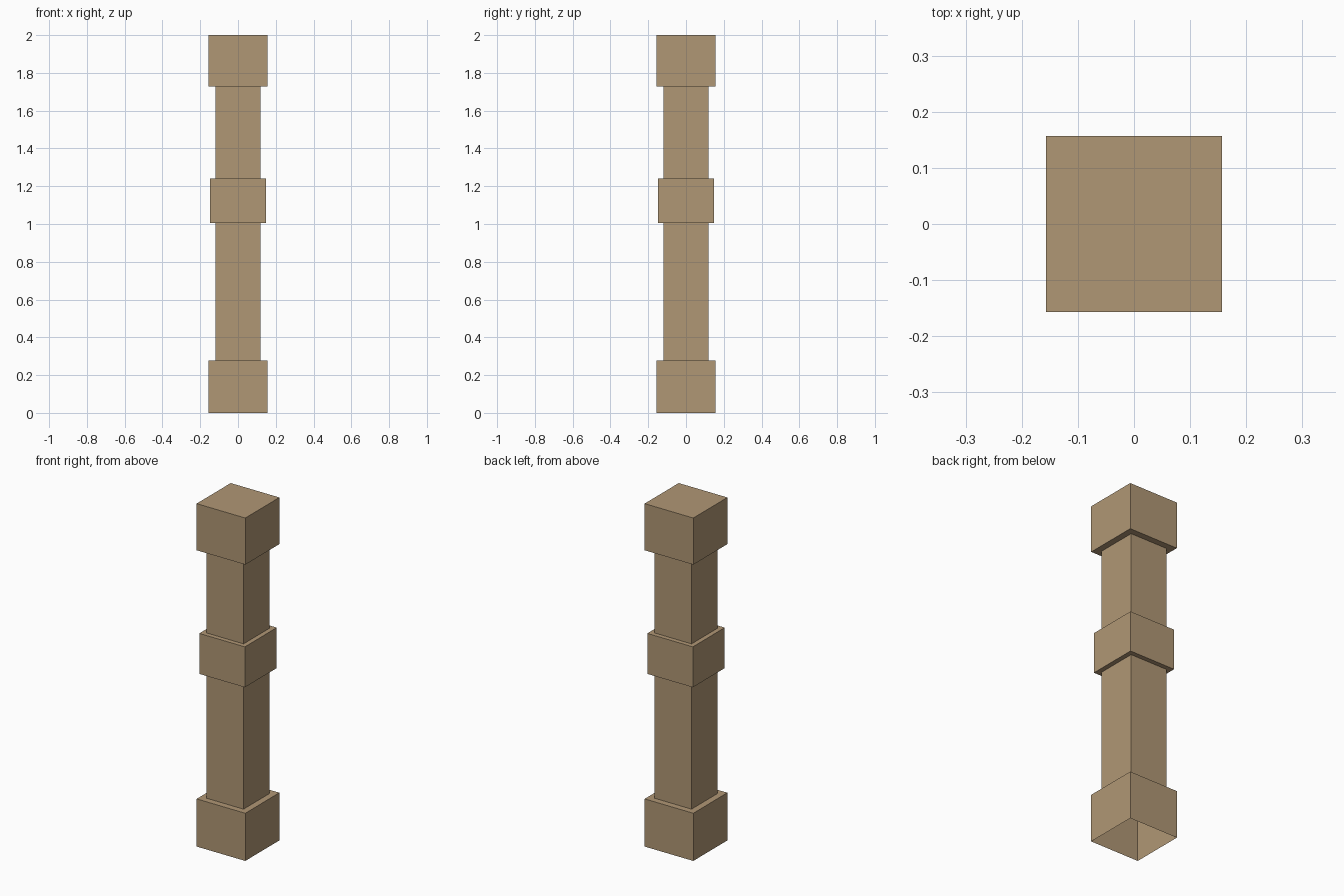
import bpy, bmesh

if "Cube" in bpy.data.objects:
    bpy.data.objects.remove(bpy.data.objects["Cube"])

# Single flat colour
stone = bpy.data.materials.new("tan_stone")
stone.diffuse_color = (0.434, 0.309, 0.178, 1.0)
stone.use_nodes = True
stone.node_tree.nodes["Principled BSDF"].inputs["Base Color"].default_value = stone.diffuse_color

BASE, SHAFT, BAND = 0.157, 0.12, 0.147

# Stepped profile from the open bottom to the top: (half width, height)
profile = [
    (BASE, 0.0), (BASE, 0.278),      # plinth
    (SHAFT, 0.278), (SHAFT, 1.006),  # lower shaft
    (BAND, 1.006), (BAND, 1.242),    # middle band
    (SHAFT, 1.242), (SHAFT, 1.728),  # upper shaft
    (BASE, 1.728), (BASE, 2.0),      # cap
]


def square_ring(bm, half, z):
    corners = [(-1, -1), (1, -1), (1, 1), (-1, 1)]
    return [bm.verts.new((x * half, y * half, z)) for x, y in corners]


# Bridge the square rings into one hollow post, open underneath
bm = bmesh.new()
rings = [square_ring(bm, half, z) for half, z in profile]
for low, high in zip(rings, rings[1:]):
    for i in range(4):
        j = (i + 1) % 4
        bm.faces.new((low[i], low[j], high[j], high[i]))

# Top face
bm.faces.new(rings[-1])

mesh = bpy.data.meshes.new("stepped_post")
bm.to_mesh(mesh)
bm.free()
mesh.materials.append(stone)
post = bpy.data.objects.new("stepped_post", mesh)
bpy.context.collection.objects.link(post)
